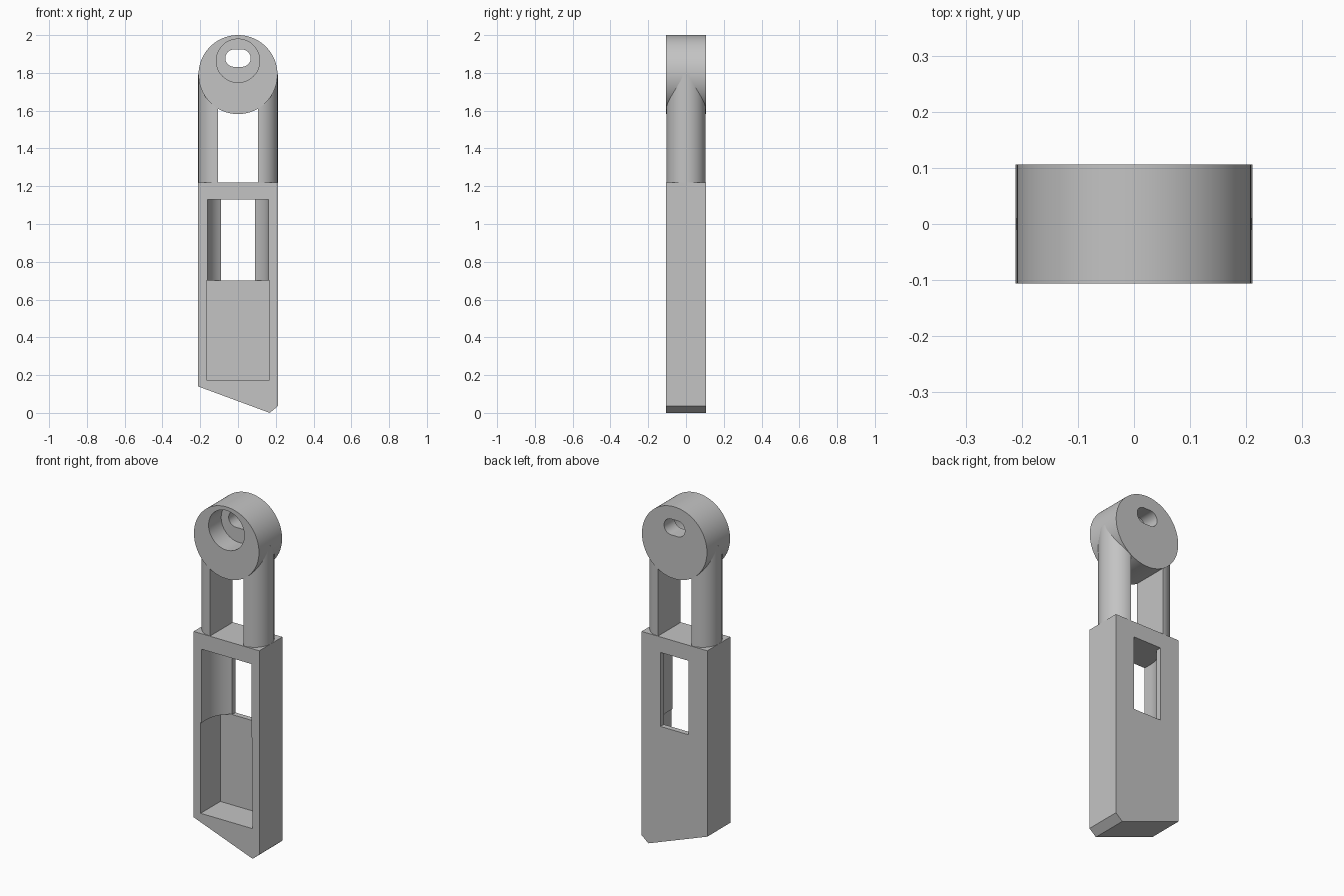
import bpy
import bmesh
from math import sin, cos, pi, radians

if "Cube" in bpy.data.objects:
    bpy.data.objects.remove(bpy.data.objects["Cube"])

grey = bpy.data.materials.new("plain grey")
grey.use_nodes = True
grey.diffuse_color = (0.55, 0.55, 0.55, 1)
grey.node_tree.nodes["Principled BSDF"].inputs["Base Color"].default_value = (0.55, 0.55, 0.55, 1)

HALF_W, HALF_D = 0.211, 0.106
HEAD_R, HEAD_Z = 0.209, 1.791
BEAM_TOP = 1.22


def arc(cx, cy, r, start, end, steps):
    """Points on an arc, angles in degrees, both ends included."""
    angles = [radians(start + (end - start) * i / steps) for i in range(steps + 1)]
    return [(cx + r * cos(a), cy + r * sin(a)) for a in angles]


def circle(cx, cy, r, steps=96):
    return arc(cx, cy, r, 0, 360, steps)[:-1]


def rect(x0, x1, y0, y1):
    return [(x0, y0), (x1, y0), (x1, y1), (x0, y1)]


def prism(name, outline, lo, hi, upright=False):
    """Extrude an x-z outline along y, or an x-y outline along z when upright."""
    bm = bmesh.new()
    place = (lambda u, v: (u, v, lo)) if upright else (lambda u, v: (u, lo, v))
    face = bm.faces.new([bm.verts.new(place(u, v)) for u, v in outline])
    grown = bmesh.ops.extrude_face_region(bm, geom=[face])["geom"]
    moved = [g for g in grown if isinstance(g, bmesh.types.BMVert)]
    shift = (0, 0, hi - lo) if upright else (0, hi - lo, 0)
    bmesh.ops.translate(bm, verts=moved, vec=shift)
    bmesh.ops.recalc_face_normals(bm, faces=bm.faces)
    mesh = bpy.data.meshes.new(name)
    bm.to_mesh(mesh)
    bm.free()
    mesh.materials.append(grey)
    obj = bpy.data.objects.new(name, mesh)
    bpy.context.collection.objects.link(obj)
    return obj


def select(obj):
    bpy.ops.object.select_all(action='DESELECT')
    obj.select_set(True)
    bpy.context.view_layer.objects.active = obj


def cut(obj, cutter):
    """Subtract the cutter, then discard it."""
    mod = obj.modifiers.new("cut", 'BOOLEAN')
    mod.operation, mod.solver, mod.object = 'DIFFERENCE', 'EXACT', cutter
    select(obj)
    bpy.ops.object.modifier_apply(modifier=mod.name)
    bpy.data.objects.remove(cutter)


def smooth(obj):
    select(obj)
    bpy.ops.object.shade_smooth_by_angle(angle=radians(30))


# Body: a bar with a slanted, chipped lower end
body = prism("body", [(-HALF_W, 0.14), (0.168, 0), (HALF_W, 0.036),
                      (HALF_W, BEAM_TOP), (-HALF_W, BEAM_TOP)], -HALF_D, HALF_D)

# Square lower pocket, round-backed upper pocket and rear window
cut(body, prism("lower_pocket", rect(-0.166, 0.166, 0.175, 0.702), -0.2, 0.075))
round_back = [(-0.161, -0.2), (0.161, -0.2)] + arc(0, -0.058, 0.161, 0, 180, 48)
cut(body, prism("upper_pocket", round_back, 0.70, 1.13, upright=True))
cut(body, prism("rear_window", rect(-0.09, 0.09, 0.70, 1.13), -0.2, 0.2))
smooth(body)

# Legs: half-round columns, flat on the inside
for name, side in (("left_leg", 1), ("right_leg", -1)):
    half_round = [(side * x, y) for x, y in arc(0.107, 0, 0.1035, -90, 90, 40)]
    smooth(prism(name, half_round, BEAM_TOP - 0.02, HEAD_Z, upright=True))

# Head: a disc with an off-centre bore and a slotted through hole
head = prism("head", circle(0, HEAD_Z, HEAD_R), -HALF_D, HALF_D)
cut(head, prism("bore", circle(0, 1.864, 0.115), -0.2, 0.01))
slot = arc(0.021, 1.878, 0.046, -90, 90, 20) + arc(-0.021, 1.878, 0.046, 90, 270, 20)
cut(head, prism("slot", slot, -0.2, 0.2))
smooth(head)
